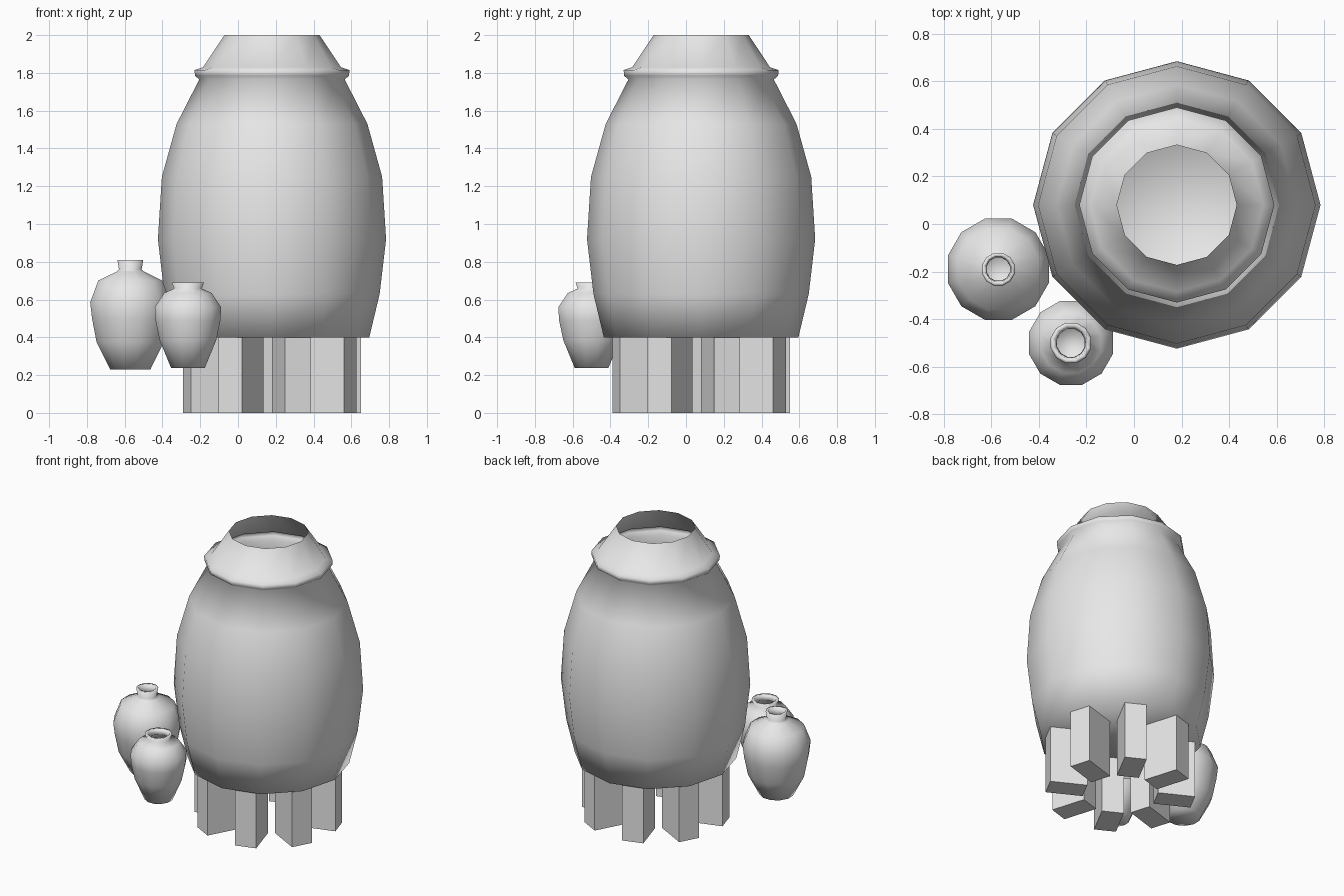
import bpy, bmesh, math

old = bpy.data.objects.get("Cube")
if old:
    bpy.data.objects.remove(old, do_unlink=True)

# One plain clay grey for everything
clay = bpy.data.materials.new("clay_grey")
clay.use_nodes = True
grey = (0.8, 0.8, 0.8, 1)
clay.diffuse_color = grey
clay.node_tree.nodes["Principled BSDF"].inputs["Base Color"].default_value = grey


def finish(name, bm, smooth):
    bmesh.ops.recalc_face_normals(bm, faces=bm.faces)
    mesh = bpy.data.meshes.new(name)
    bm.to_mesh(mesh)
    bm.free()
    mesh.materials.append(clay)
    for poly in mesh.polygons:
        poly.use_smooth = smooth
    obj = bpy.data.objects.new(name, mesh)
    bpy.context.collection.objects.link(obj)
    return obj


def turned(name, centre, profile, turn=0, cap_end=False, sides=12):
    """Lathe a (radius, height) profile, closing its base and optionally its inner floor."""
    bm = bmesh.new()
    rings = []
    for r, z in profile:
        ring = []
        for i in range(sides):
            a = math.radians(turn) + math.tau * i / sides
            ring.append(bm.verts.new((centre[0] + r * math.cos(a), centre[1] + r * math.sin(a), z)))
        rings.append(ring)
    for low, high in zip(rings, rings[1:]):
        for i in range(sides):
            j = (i + 1) % sides
            bm.faces.new((low[i], low[j], high[j], high[i]))
    bm.faces.new(rings[0][::-1])
    if cap_end:
        bm.faces.new(rings[-1])
    return finish(name, bm, True)


# Large open vessel with a ridge below its neck
hub = (0.18, 0.08)
turned("large_vessel", hub, [
    (0.515, 0.40), (0.57, 0.63), (0.604, 0.92), (0.583, 1.25), (0.505, 1.53),
    (0.385, 1.765), (0.408, 1.785), (0.41, 1.815), (0.365, 1.83), (0.252, 2.0)])

# Tall jar with a narrow neck
turned("tall_jar", (-0.57, -0.19), [
    (0.11, 0.23), (0.185, 0.375), (0.21, 0.50), (0.22, 0.585), (0.176, 0.70),
    (0.075, 0.748), (0.062, 0.76), (0.071, 0.81), (0.055, 0.81), (0.05, 0.75), (0.15, 0.68),
    (0.19, 0.58), (0.09, 0.26)], turn=15, cap_end=True)

# Small jar with a flared rim
turned("small_jar", (-0.265, -0.50), [
    (0.092, 0.237), (0.155, 0.385), (0.178, 0.49), (0.182, 0.56), (0.13, 0.635),
    (0.076, 0.658), (0.088, 0.69), (0.069, 0.69), (0.06, 0.655), (0.11, 0.62),
    (0.155, 0.55), (0.075, 0.26)], turn=15, cap_end=True)

# Ring of square-edged support blocks standing radially under the vessel
inner, outer, half_width, height = 0.23, 0.47, 0.071, 0.4
for k in range(8):
    bm = bmesh.new()
    bmesh.ops.create_cube(bm, size=1)
    a = math.radians(17) + math.tau * k / 8
    for v in bm.verts:
        r = inner if v.co.x < 0 else outer
        t = half_width if v.co.y > 0 else -half_width
        z = 0 if v.co.z < 0 else height
        v.co = (hub[0] + r * math.cos(a) - t * math.sin(a),
                hub[1] + r * math.sin(a) + t * math.cos(a), z)
    finish(f"support_block_{k + 1}", bm, False)
